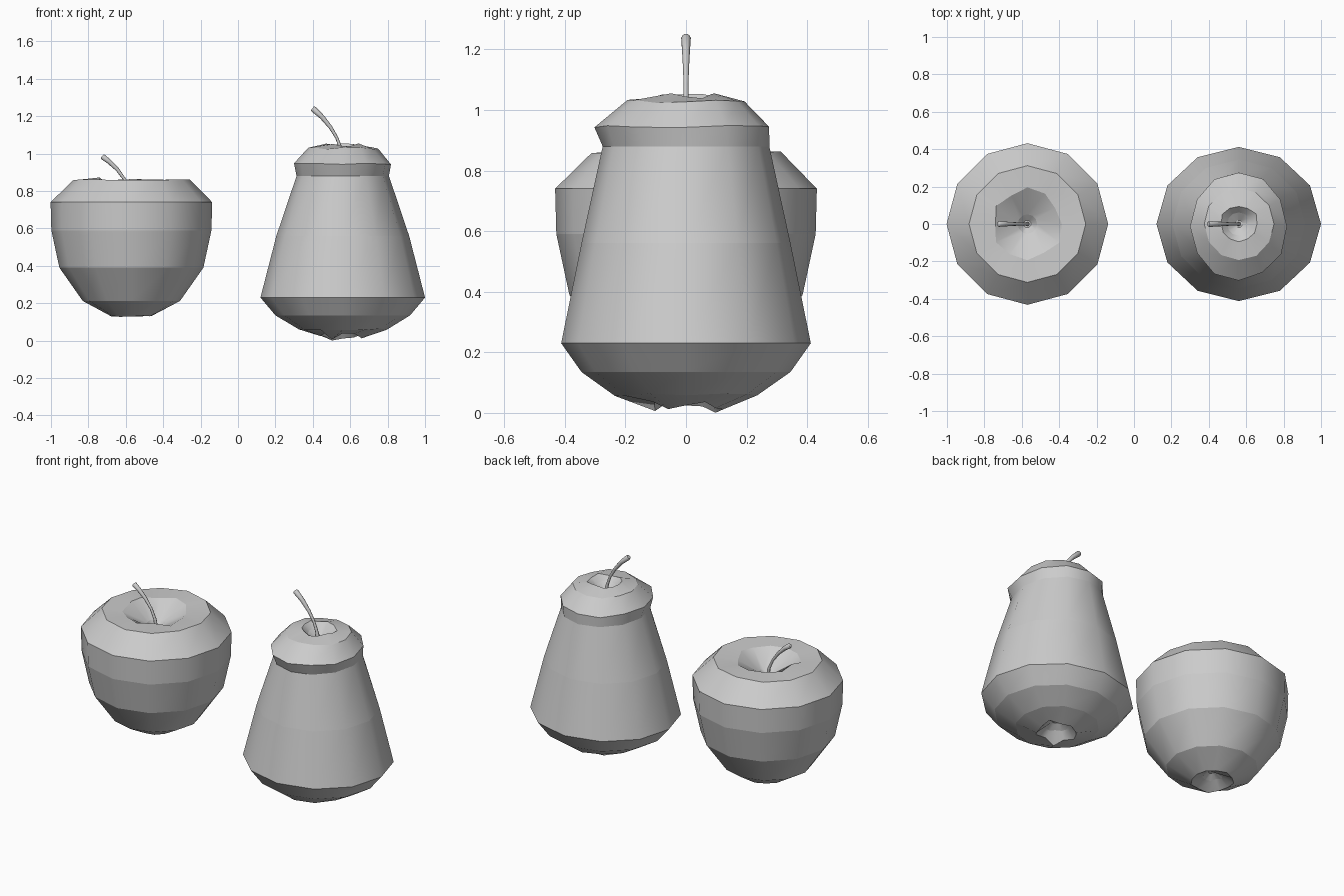
import bpy, bmesh, math, random
from mathutils import Vector

if "Cube" in bpy.data.objects:
    bpy.data.objects.remove(bpy.data.objects["Cube"])

random.seed(4)


def loft(name, rings, crease_rings=True):
    """Skin a list of equal-length point rings and cap both ends."""
    bm = bmesh.new()
    rows = [[bm.verts.new(p) for p in ring] for ring in rings]
    n = len(rows[0])
    for a, b in zip(rows, rows[1:]):
        for i in range(n):
            j = (i + 1) % n
            bm.faces.new((a[i], a[j], b[j], b[i]))
    bm.faces.new(rows[0][::-1])
    bm.faces.new(rows[-1])
    bmesh.ops.recalc_face_normals(bm, faces=bm.faces)
    for f in bm.faces:
        f.smooth = True
    # Rings read as hard facets, while shading is smooth around the fruit
    if crease_rings:
        for row in rows:
            for i in range(n):
                bm.edges.get((row[i], row[(i + 1) % n])).smooth = False
    mesh = bpy.data.meshes.new(name)
    bm.to_mesh(mesh)
    bm.free()
    obj = bpy.data.objects.new(name, mesh)
    bpy.context.collection.objects.link(obj)
    return obj


def fruit(name, cx, profile, sides=12):
    """profile rows: x radius, y radius, z, y offset, z wobble, radius wobble"""
    rings = []
    for rx, ry, z, oy, wz, wr in profile:
        ring = []
        for i in range(sides):
            a = 2 * math.pi * i / sides
            k = 1 + random.uniform(-wr, wr)
            ring.append((cx + rx * k * math.cos(a), oy + ry * k * math.sin(a),
                         z + random.uniform(-wz, wz)))
        rings.append(ring)
    return loft(name, rings)


def stem(name, path, sides=8):
    """path rows: x, z, radius in the y = 0 plane"""
    rings = []
    for i, (x, z, r) in enumerate(path):
        p, q = path[max(i - 1, 0)], path[min(i + 1, len(path) - 1)]
        t = Vector((q[0] - p[0], 0, q[1] - p[1])).normalized()
        u = Vector((t.z, 0, -t.x))
        v = Vector((0, 1, 0))
        rings.append([Vector((x, 0, z)) + r * (u * math.cos(a) + v * math.sin(a))
                      for a in (2 * math.pi * k / sides for k in range(sides))])
    obj = loft(name, rings, False)
    bpy.context.view_layer.objects.active = obj
    obj.select_set(True)
    bpy.ops.object.shade_smooth_by_angle(angle=math.radians(50))
    obj.select_set(False)


# Apple with blossom dimple below and stem crater above
fruit("apple", -0.57, [
    (0.02, 0.02, 0.19, 0, 0, 0),
    (0.055, 0.055, 0.165, 0, 0.015, 0.1),
    (0.12, 0.12, 0.132, 0, 0.006, 0.08),
    (0.26, 0.26, 0.212, 0, 0, 0),
    (0.385, 0.385, 0.39, 0, 0, 0),
    (0.428, 0.428, 0.59, 0, 0, 0),
    (0.432, 0.432, 0.74, 0, 0, 0),
    (0.312, 0.312, 0.86, 0, 0.004, 0),
    (0.185, 0.185, 0.86, 0, 0.018, 0.08),
    (0.052, 0.052, 0.775, 0, 0.008, 0),
    (0.02, 0.02, 0.745, 0, 0, 0),
])
stem("apple_stem", [(-0.57, 0.74, 0.012), (-0.578, 0.80, 0.009), (-0.605, 0.86, 0.008),
                    (-0.645, 0.915, 0.010), (-0.69, 0.958, 0.013), (-0.722, 0.982, 0.015),
                    (-0.726, 0.986, 0.011)])

# Pear with a tapering body, pinched neck and overhanging cap
fruit("pear", 0.56, [
    (0.03, 0.03, 0.10, 0, 0, 0),
    (0.07, 0.07, 0.065, 0, 0.015, 0.15),
    (0.115, 0.115, 0.02, 0, 0.02, 0.1),
    (0.235, 0.235, 0.06, 0, 0.004, 0),
    (0.36, 0.345, 0.135, 0, 0, 0),
    (0.44, 0.412, 0.23, 0, 0, 0),
    (0.355, 0.345, 0.56, 0, 0, 0),
    (0.247, 0.275, 0.88, 0, 0, 0),
    (0.258, 0.290, 0.945, -0.013, 0.004, 0.02),
    (0.187, 0.195, 1.028, 0, 0.006, 0.02),
    (0.10, 0.10, 1.045, 0, 0.010, 0.08),
    (0.062, 0.062, 1.015, 0, 0.008, 0),
    (0.02, 0.02, 0.985, 0, 0, 0),
])
stem("pear_stem", [(0.56, 0.98, 0.012), (0.548, 1.03, 0.009), (0.528, 1.085, 0.008),
                   (0.495, 1.14, 0.010), (0.45, 1.195, 0.013), (0.403, 1.238, 0.016),
                   (0.398, 1.242, 0.012)])
